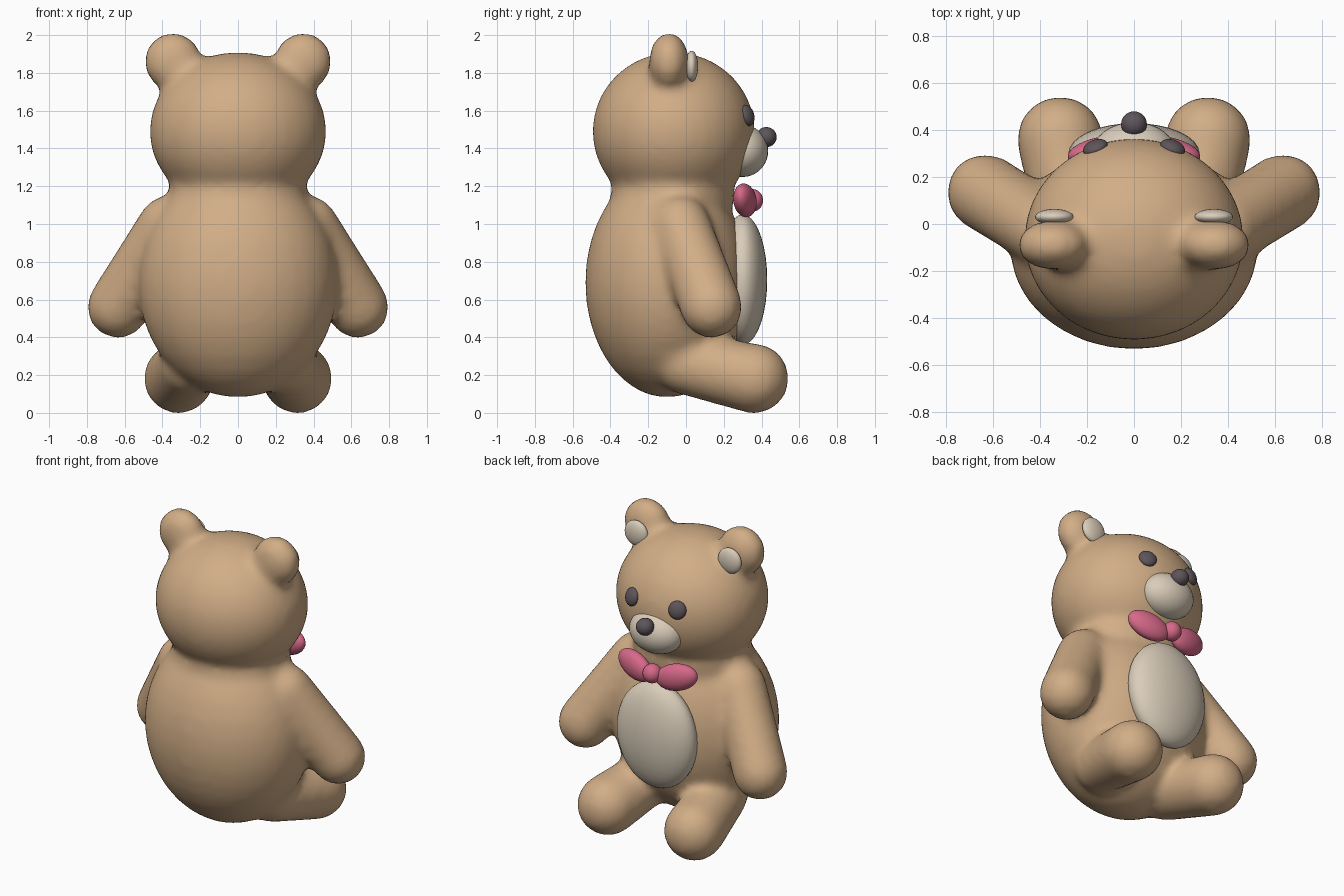
import bpy, bmesh
from math import radians
from mathutils import Vector, Matrix, Euler

cube = bpy.data.objects.get("Cube")
if cube:
    bpy.data.objects.remove(cube, do_unlink=True)


def material(name, rgb):
    m = bpy.data.materials.new(name)
    m.use_nodes = True
    m.diffuse_color = (*rgb, 1)
    bsdf = next(n for n in m.node_tree.nodes if n.type == 'BSDF_PRINCIPLED')
    bsdf.inputs["Base Color"].default_value = (*rgb, 1)
    return m


FUR = material("tan_fur", (0.64, 0.42, 0.24))
CREAM = material("cream_patch", (0.70, 0.61, 0.49))
DARK = material("dark_plastic", (0.11, 0.09, 0.10))
PINK = material("pink_ribbon", (0.68, 0.14, 0.25))


def ellipsoid(bm, centre, radii, turn=(0, 0, 0), u=32, v=18):
    rot = Euler([radians(a) for a in turn]).to_matrix().to_4x4()
    mat = Matrix.Translation(centre) @ rot @ Matrix.Diagonal((*radii, 1))
    bmesh.ops.create_uvsphere(bm, u_segments=u, v_segments=v, radius=1, matrix=mat)


def limb(bm, start, end, r0, r1):
    # Tapered limb with rounded ends
    a, b = Vector(start), Vector(end)
    axis = b - a
    rot = axis.to_track_quat('Z', 'Y').to_matrix().to_4x4()
    bmesh.ops.create_cone(bm, cap_ends=True, segments=32, radius1=r0, radius2=r1,
                          depth=axis.length,
                          matrix=Matrix.Translation((a + b) / 2) @ rot)
    ellipsoid(bm, a, (r0,) * 3)
    ellipsoid(bm, b, (r1,) * 3)


def finish(name, bm, mat):
    mesh = bpy.data.meshes.new(name)
    bm.to_mesh(mesh)
    bm.free()
    mesh.materials.append(mat)
    mesh.polygons.foreach_set("use_smooth", [True] * len(mesh.polygons))
    obj = bpy.data.objects.new(name, mesh)
    bpy.context.collection.objects.link(obj)
    return obj


def part(name, mat, centre, radii, turn=(0, 0, 0)):
    bm = bmesh.new()
    ellipsoid(bm, centre, radii, turn)
    return finish(name, bm, mat)


# Plush body: overlapping volumes fused and softened into one skin
bm = bmesh.new()
ellipsoid(bm, (0, -0.1, 0.69), (0.53, 0.435, 0.61))
ellipsoid(bm, (0, -0.065, 1.49), (0.47, 0.432, 0.42))
ellipsoid(bm, (0, -0.07, 1.15), (0.37, 0.33, 0.2))
for s in (-1, 1):
    ellipsoid(bm, (s * 0.345, -0.09, 1.86), (0.155, 0.108, 0.155))
    limb(bm, (s * 0.25, -0.08, 1.76), (s * 0.34, -0.09, 1.85), 0.13, 0.105)
    limb(bm, (s * 0.37, -0.03, 0.99), (s * 0.635, 0.135, 0.56), 0.16, 0.165)
    limb(bm, (s * 0.25, 0.0, 0.26), (s * 0.315, 0.36, 0.182), 0.165, 0.186)
body = finish("plush_body", bm, FUR)
remesh = body.modifiers.new("fuse", 'REMESH')
remesh.mode = 'VOXEL'
remesh.voxel_size = 0.025
remesh.use_smooth_shade = True
soft = body.modifiers.new("soften", 'SMOOTH')
soft.factor = 0.5
soft.iterations = 14

# Tummy, muzzle and nose
part("tummy_patch", CREAM, (0, 0.30, 0.705), (0.28, 0.13, 0.345))
part("muzzle", CREAM, (0, 0.30, 1.387), (0.18, 0.135, 0.138))
part("nose", DARK, (0, 0.425, 1.46), (0.055, 0.055, 0.053))

# Paired details and bow tie
for side, s in (("right", -1), ("left", 1)):
    part(side + "_eye", DARK, (s * 0.165, 0.325, 1.575), (0.055, 0.032, 0.057),
         (15, 0, -s * 22))
    part(side + "_inner_ear", CREAM, (s * 0.34, 0.03, 1.835), (0.082, 0.034, 0.082))
    part(side + "_bow_loop", PINK, (s * 0.15, 0.312, 1.125), (0.138, 0.057, 0.085),
         (0, -s * 15, -s * 12))
part("bow_knot", PINK, (0, 0.35, 1.125), (0.058, 0.058, 0.06))
